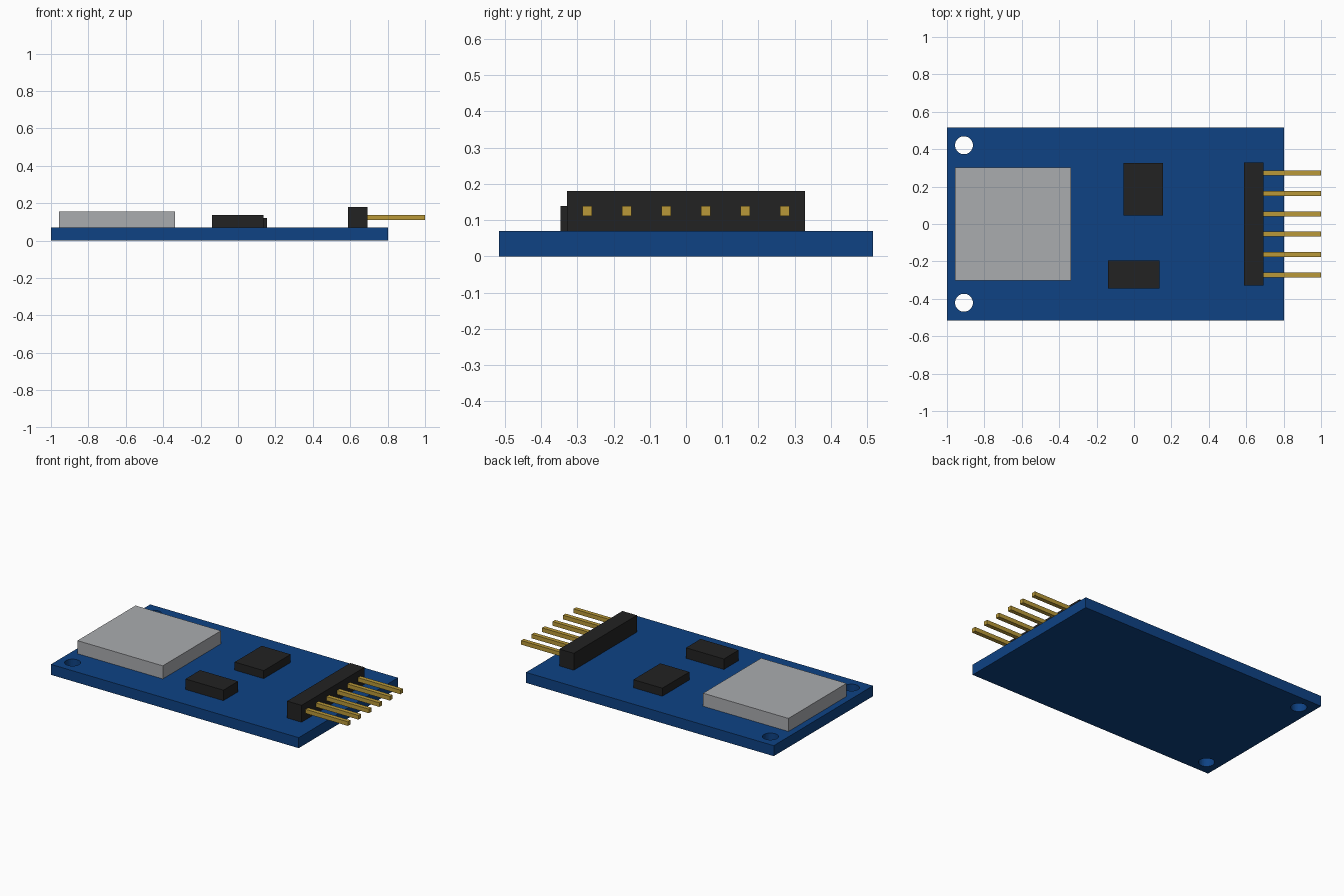
import bpy

if "Cube" in bpy.data.objects:
    bpy.data.objects.remove(bpy.data.objects["Cube"])


def material(name, rgb):
    """Flat colour from 0-255 display values, stored as linear."""
    mat = bpy.data.materials.new(name)
    lin = [((c / 255 + 0.055) / 1.055) ** 2.4 for c in rgb]
    mat.diffuse_color = (*lin, 1)
    mat.use_nodes = True
    mat.node_tree.nodes["Principled BSDF"].inputs["Base Color"].default_value = mat.diffuse_color
    return mat


BLUE = material("board blue", (14, 66, 132))
SILVER = material("shield silver", (170, 172, 175))
BLACK = material("plastic black", (34, 34, 34))
GOLD = material("pin gold", (186, 153, 56))


def box(name, x, y, z, mat):
    """Box from its (min, max) range on each axis."""
    bpy.ops.mesh.primitive_cube_add(size=1, location=[sum(r) / 2 for r in (x, y, z)])
    ob = bpy.context.object
    ob.name = name
    ob.scale = [r[1] - r[0] for r in (x, y, z)]
    bpy.ops.object.transform_apply(location=False, rotation=False, scale=True)
    ob.data.materials.append(mat)
    return ob


TOP = 0.069

# Circuit board
board = box("circuit_board", (-1, 0.803), (-0.516, 0.516), (0, TOP), BLUE)

# Two mounting holes drilled through the board
for side in (-1, 1):
    bpy.ops.mesh.primitive_cylinder_add(vertices=32, radius=0.048, depth=0.3,
                                        location=(-0.909, side * 0.421, 0.035))
    cutter = bpy.context.object
    cutter.name = "hole_cutter"
    cutter.data.materials.append(BLUE)
    cutter.hide_render = True
    mod = board.modifiers.new("mounting_hole", 'BOOLEAN')
    mod.operation = 'DIFFERENCE'
    mod.solver = 'EXACT'
    mod.object = cutter
    bpy.context.view_layer.objects.active = board
    bpy.ops.object.modifier_apply(modifier=mod.name)
    bpy.data.objects.remove(cutter)

# Metal shield and the two chips
box("metal_shield", (-0.957, -0.336), (-0.302, 0.302), (TOP, 0.155), SILVER)
box("large_chip", (-0.056, 0.155), (0.046, 0.326), (TOP, 0.122), BLACK)
box("small_chip", (-0.14, 0.136), (-0.346, -0.194), (TOP, 0.138), BLACK)

# Pin header with six right-angle pins
box("pin_header", (0.587, 0.692), (-0.328, 0.328), (TOP, 0.18), BLACK)
for i in range(6):
    y = (i - 2.5) * 0.109
    box(f"header_pin_{i + 1}", (0.692, 1), (y - 0.0135, y + 0.0135), (0.111, 0.138), GOLD)
